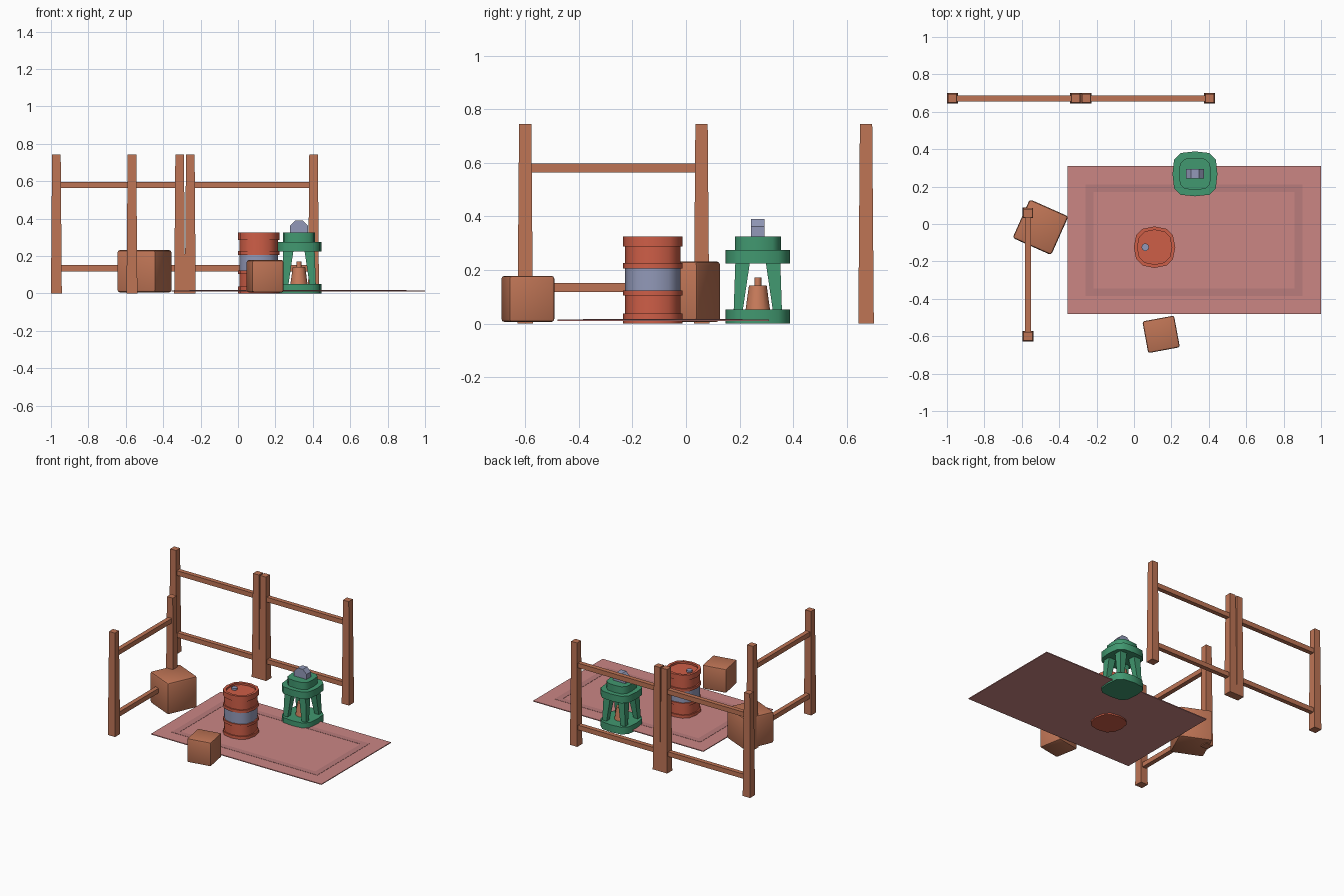
import bpy, bmesh, math
from mathutils import Matrix, Vector

if "Cube" in bpy.data.objects:
    bpy.data.objects.remove(bpy.data.objects["Cube"])


def material(name, rgb):
    m = bpy.data.materials.new(name)
    lin = [((c / 255 + 0.055) / 1.055) ** 2.4 for c in rgb]
    m.diffuse_color = (*lin, 1)
    m.use_nodes = True
    m.node_tree.nodes["Principled BSDF"].inputs["Base Color"].default_value = m.diffuse_color
    return m


WOOD = material("brown wood", (190, 116, 85))
RED = material("barrel red", (206, 94, 71))
STEEL = material("blue grey metal", (146, 153, 184))
GREEN = material("lantern green", (65, 152, 112))
COPPER = material("copper", (203, 125, 92))
RUG = material("rug pink", (203, 134, 132))
STRIPE = material("rug stripe", (186, 124, 124))


def finish(name, bm, mats, smooth=None):
    bmesh.ops.recalc_face_normals(bm, faces=bm.faces)
    me = bpy.data.meshes.new(name)
    bm.to_mesh(me)
    bm.free()
    for m in mats:
        me.materials.append(m)
    ob = bpy.data.objects.new(name, me)
    bpy.context.collection.objects.link(ob)
    if smooth:
        bpy.ops.object.select_all(action='DESELECT')
        ob.select_set(True)
        bpy.context.view_layer.objects.active = ob
        bpy.ops.object.shade_smooth_by_angle(angle=math.radians(smooth))
    return ob


def frustum(name, low, high, mat):
    """Tapered box from two (x0, x1, y0, y1, z) rectangles."""
    bm = bmesh.new()
    rings = []
    for x0, x1, y0, y1, z in (low, high):
        rings.append([bm.verts.new(p) for p in
                      ((x0, y0, z), (x1, y0, z), (x1, y1, z), (x0, y1, z))])
    a, b = rings
    bm.faces.new(a[::-1])
    bm.faces.new(b)
    for i in range(4):
        j = (i + 1) % 4
        bm.faces.new((a[i], a[j], b[j], b[i]))
    return finish(name, bm, [mat])


def box(name, x0, x1, y0, y1, z0, z1, mat):
    return frustum(name, (x0, x1, y0, y1, z0), (x0, x1, y0, y1, z1), mat)


def stack(name, cx, cy, outline, profile, mats, rule=None, smooth=40):
    """Scale one outline along a (radius, height) profile and cap both ends."""
    bm = bmesh.new()
    rings = [[bm.verts.new((cx + x * r, cy + y * r, z)) for x, y in outline]
             for r, z in profile]
    n = len(outline)
    for a, b in zip(rings, rings[1:]):
        for i in range(n):
            bm.faces.new((a[i], a[(i + 1) % n], b[(i + 1) % n], b[i]))
    bm.faces.new(rings[0][::-1])
    bm.faces.new(rings[-1])
    if rule:
        for f in bm.faces:
            f.material_index = rule(f.calc_center_median().z)
    return finish(name, bm, mats, smooth)


def soft_square(a, b):
    """12-sided rounded square: side middles at 1, corners at (a, b)."""
    pts = []
    for k in range(4):
        c, s = (1, 0, -1, 0)[k], (0, 1, 0, -1)[k]
        for x, y in ((1, 0), (a, b), (b, a)):
            pts.append((x * c - y * s, x * s + y * c))
    return pts


def ngon(n):
    return [(math.cos(2 * math.pi * i / n), math.sin(2 * math.pi * i / n)) for i in range(n)]


# Rug with a rectangular stripe
box("rug", -0.355, 1.0, -0.48, 0.31, 0.010, 0.016, RUG)
for i, (x0, x1, y0, y1) in enumerate(((-0.26, 0.90, 0.17, 0.21), (-0.26, 0.90, -0.385, -0.345),
                                      (-0.26, -0.217, -0.345, 0.17), (0.857, 0.90, -0.345, 0.17))):
    box(f"rug_stripe_{i + 1}", x0, x1, y0, y1, 0.015, 0.0175, STRIPE)

# Barrel with hoops, a coloured band and a recessed lid
BX, BY = 0.11, -0.124
stack("barrel", BX, BY, soft_square(0.885, 0.575),
      [(0.111, 0), (0.111, 0.037), (0.103, 0.037), (0.103, 0.104), (0.111, 0.104),
       (0.111, 0.123), (0.103, 0.123), (0.103, 0.206), (0.111, 0.206), (0.111, 0.226),
       (0.103, 0.226), (0.103, 0.287), (0.111, 0.287), (0.111, 0.325), (0.092, 0.325),
       (0.092, 0.312)],
      [RED, STEEL], lambda z: 1 if 0.13 < z < 0.2 else 0)
stack("barrel_bung", BX - 0.05, BY, ngon(10), [(0.02, 0.308), (0.02, 0.325)], [STEEL])

# Lantern frame
LX, LY = 0.326, 0.268
soft = soft_square(0.93, 0.64)
stack("lantern_base", LX, LY, soft, [(0.12, 0), (0.12, 0.052)], [GREEN])
stack("lantern_roof", LX, LY, soft, [(0.12, 0.224), (0.12, 0.274)], [GREEN])
stack("lantern_cap", LX, LY, soft, [(0.086, 0.272), (0.086, 0.325)], [GREEN])
for i, (sx, sy) in enumerate(((1, 1), (-1, 1), (-1, -1), (1, -1))):
    def corner(inner, outer, z):
        xs = sorted((LX + sx * inner, LX + sx * outer))
        ys = sorted((LY + sy * inner, LY + sy * outer))
        return (*xs, *ys, z)
    frustum(f"lantern_post_{i + 1}", corner(0.056, 0.09, 0.05), corner(0.03, 0.084, 0.226), GREEN)

# Lamp inside the lantern
stack("lantern_lamp", LX, LY, ngon(12),
      [(0.046, 0.05), (0.033, 0.142), (0.013, 0.142), (0.013, 0.172)], [COPPER])

# Round lantern handle lying along the y axis
bm = bmesh.new()
bmesh.ops.create_cone(bm, cap_ends=True, segments=8, radius1=0.053, radius2=0.053, depth=0.05,
                      matrix=Matrix.Translation((LX, LY, 0.341))
                      @ Matrix.Rotation(math.pi / 2, 4, 'X')
                      @ Matrix.Rotation(math.pi / 8, 4, 'Z'))
finish("lantern_handle", bm, [STEEL])


# Fence panels: two tapered posts and two rails each
def post(name, x, y):
    a, b = 0.029, 0.023
    frustum(name, (x - a, x + a, y - a, y + a, 0), (x - b, x + b, y - b, y + b, 0.744), WOOD)


def fence(name, p, q):
    post(name + "_post_1", *p)
    post(name + "_post_2", *q)
    h = 0.016
    along_x = p[1] == q[1]
    dx, dy = (0, h) if along_x else (h, 0)
    for i, z in enumerate((0.134, 0.58)):
        box(f"{name}_rail_{i + 1}", p[0] - dx, q[0] + dx, p[1] - dy, q[1] + dy,
            z - 0.017, z + 0.017, WOOD)


fence("back_fence_left", (-0.971, 0.672), (-0.312, 0.672))
fence("back_fence_right", (-0.255, 0.672), (0.404, 0.672))
fence("side_fence", (-0.567, -0.60), (-0.567, 0.058))


# Crates with rounded edges
def crate(name, x, y, size, turn):
    bm = bmesh.new()
    bmesh.ops.create_cube(bm, size=size)
    bmesh.ops.bevel(bm, geom=list(bm.edges), offset=size * 0.06, segments=2,
                    profile=0.5, affect='EDGES')
    ob = finish(name, bm, [WOOD], 40)
    ob.location = (x, y, 0.006 + size / 2)
    ob.rotation_euler.z = math.radians(turn)


crate("large_crate", -0.50, -0.017, 0.226, -24)
crate("small_crate", 0.145, -0.59, 0.172, 10.5)
